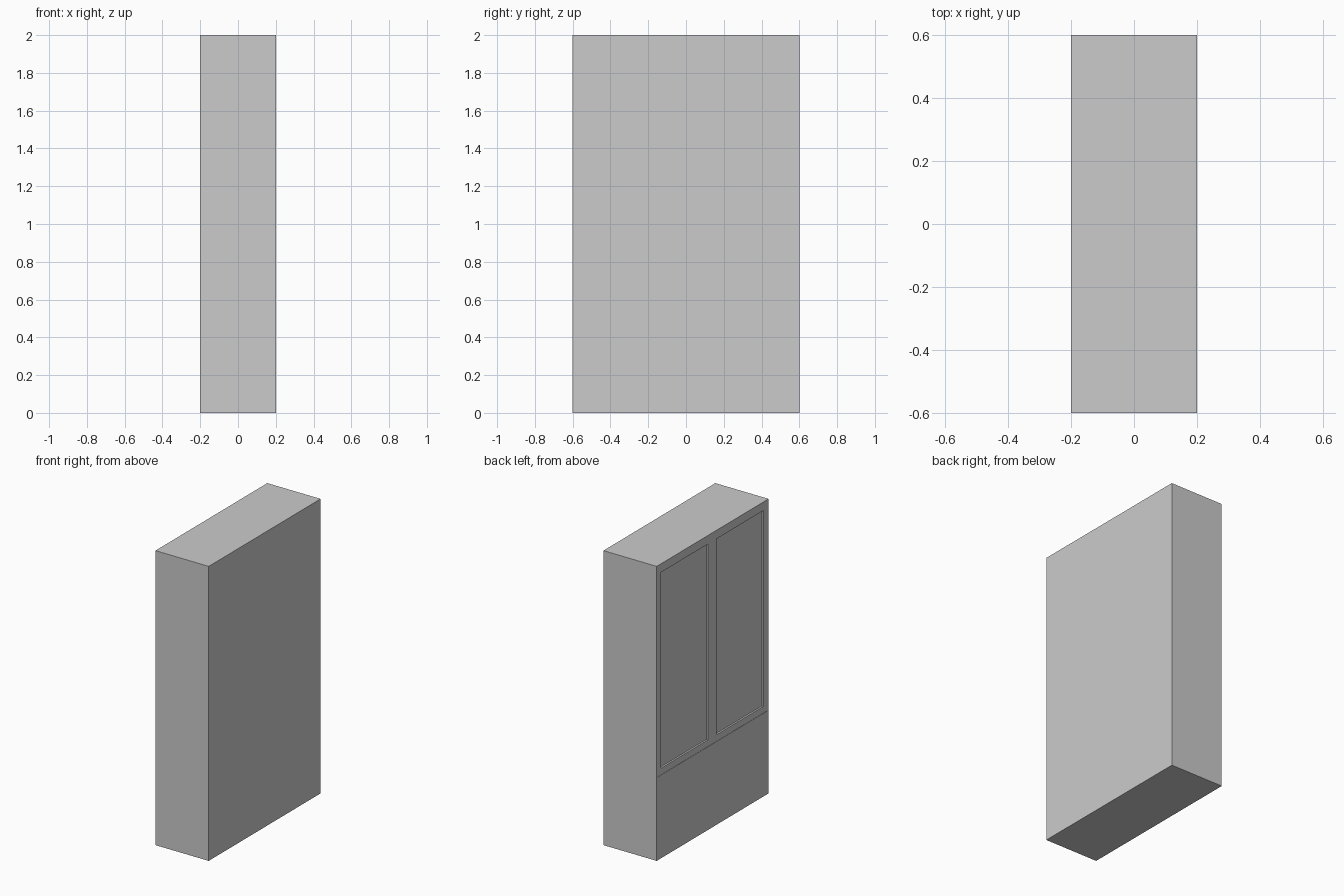
import bpy

if "Cube" in bpy.data.objects:
    bpy.data.objects.remove(bpy.data.objects["Cube"])

W, D, H = 1.2, 0.4, 2.0      # width along y, depth along x, height
FRONT = -D / 2               # the doors sit on the -x side


def box(name, lo, hi):
    bpy.ops.mesh.primitive_cube_add(size=1)
    ob = bpy.context.object
    ob.name = name
    ob.location = [(a + b) / 2 for a, b in zip(lo, hi)]
    ob.scale = [b - a for a, b in zip(lo, hi)]
    bpy.ops.object.transform_apply(location=True, scale=True)
    return ob


def cut(target, cutter):
    mod = target.modifiers.new("opening", 'BOOLEAN')
    mod.operation = 'DIFFERENCE'
    mod.solver = 'EXACT'
    mod.object = cutter
    bpy.context.view_layer.objects.active = target
    bpy.ops.object.modifier_apply(modifier=mod.name)
    bpy.data.objects.remove(cutter, do_unlink=True)


# Cabinet body with a shallow recess for the doors
SIDE, Z0, Z1 = 0.585, 0.565, 1.99
body = box("cabinet_body", (FRONT, -W / 2, 0), (D / 2, W / 2, H))
cut(body, box("recess_cutter", (FRONT - 0.1, -SIDE, Z0), (FRONT + 0.02, SIDE, Z1)))

# Door frame with two framed panels
frame = box("door_frame", (FRONT + 0.002, -SIDE, Z0), (FRONT + 0.02, SIDE, Z1))
for s in (-1, 1):
    y0, y1 = sorted((s * 0.045, s * 0.55))
    cut(frame, box("panel_cutter", (FRONT - 0.1, y0, 0.61), (FRONT + 0.1, y1, 1.94)))
    box("door_panel", (FRONT + 0.014, y0, 0.61), (FRONT + 0.02, y1, 1.94))
